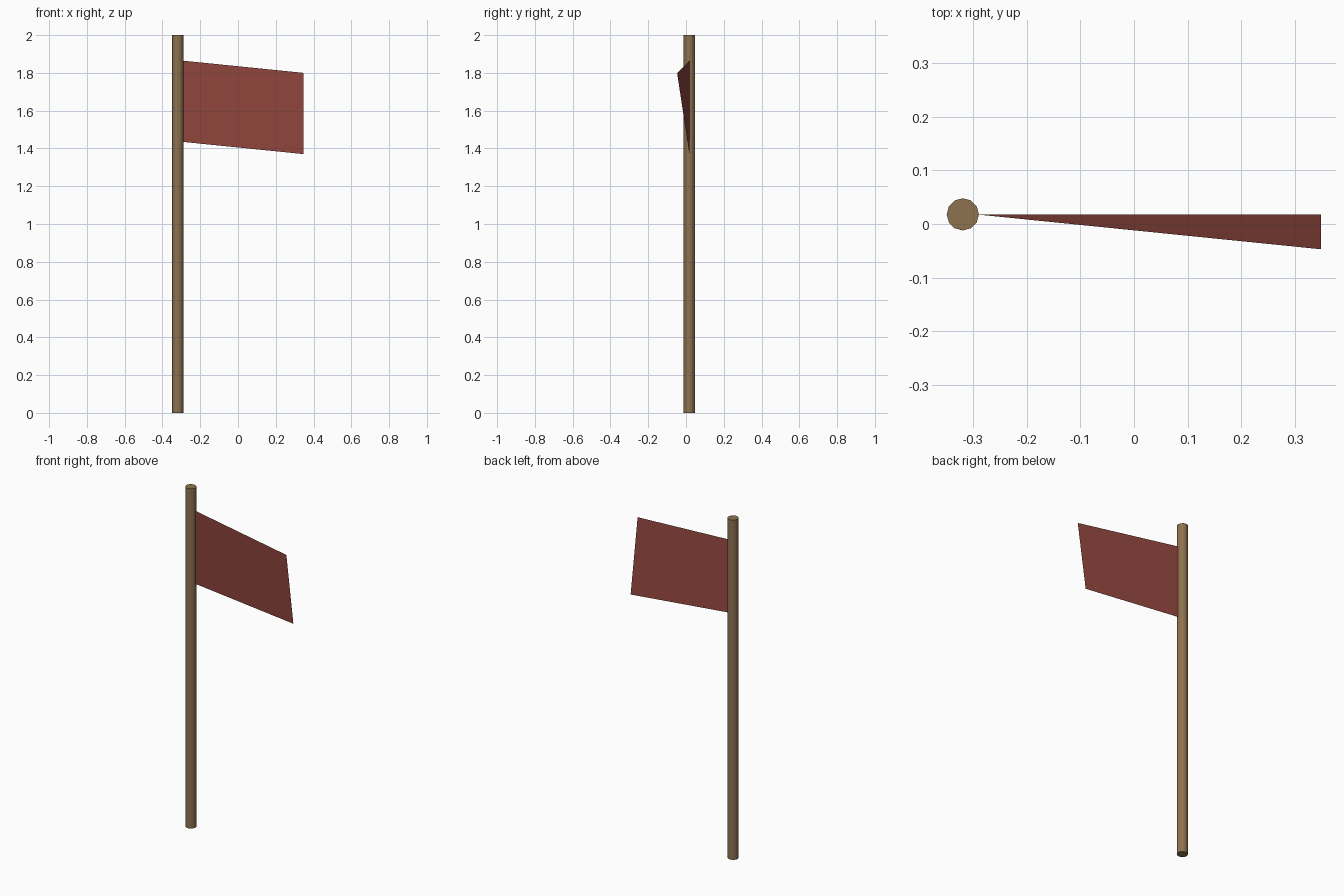
import bpy, bmesh

if "Cube" in bpy.data.objects:
    bpy.data.objects.remove(bpy.data.objects["Cube"])


def paint(obj, name, rgb):
    mat = bpy.data.materials.new(name)
    mat.diffuse_color = (*rgb, 1.0)
    mat.use_nodes = True
    mat.node_tree.nodes["Principled BSDF"].inputs["Base Color"].default_value = mat.diffuse_color
    obj.data.materials.append(mat)


POLE_X, POLE_Y, POLE_R = -0.319, 0.018, 0.03

# Twelve-sided wooden pole
bpy.ops.mesh.primitive_cylinder_add(vertices=12, radius=POLE_R, depth=2.0,
                                    location=(POLE_X, POLE_Y, 1.0))
pole = bpy.context.object
pole.name = "pole"
paint(pole, "wood", (0.27, 0.17, 0.08))

# Single-sheet flag, its upper free corner blown forward
corners = [(-0.295, POLE_Y, 1.435), (0.348, POLE_Y, 1.37),
           (0.348, -0.047, 1.80), (-0.295, POLE_Y, 1.865)]
bm = bmesh.new()
bm.faces.new([bm.verts.new(c) for c in corners])
mesh = bpy.data.meshes.new("flag")
bm.to_mesh(mesh)
bm.free()
flag = bpy.data.objects.new("flag", mesh)
bpy.context.collection.objects.link(flag)
paint(flag, "red_cloth", (0.30, 0.065, 0.05))
